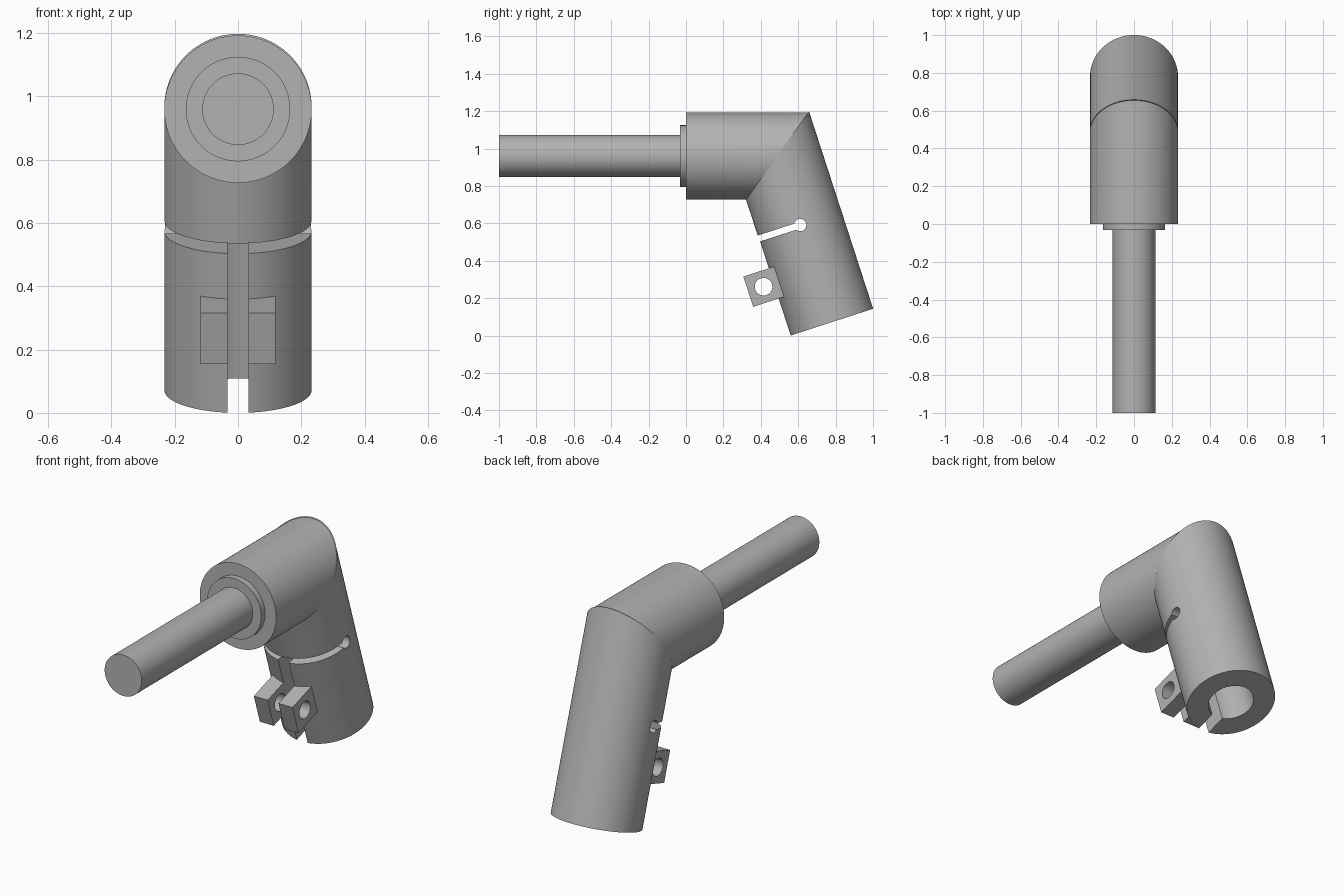
import bpy, bmesh, math
from mathutils import Matrix, Vector

cube = bpy.data.objects.get("Cube")
if cube:
    bpy.data.objects.remove(cube, do_unlink=True)

grey = bpy.data.materials.new("plain grey")
grey.use_nodes = True
COLOUR = (0.45, 0.45, 0.45, 1)
grey.diffuse_color = COLOUR
grey.node_tree.nodes["Principled BSDF"].inputs["Base Color"].default_value = COLOUR

RADIUS = 0.233
JOINT = Vector((0, 0.49, 0.96))
MITRE = Vector((0, math.cos(math.radians(36)), -math.sin(math.radians(36))))
# Frame of the tilted sleeve: origin at the centre of its open end, z along its axis
SLEEVE = Matrix.Translation((0, 0.779, 0.072)) @ Matrix.Rotation(math.radians(18), 4, 'X')
ALONG_Y = Matrix.Rotation(math.radians(-90), 4, 'X')
ALONG_X = Matrix.Rotation(math.radians(90), 4, 'Y')


def make(name, bm):
    bmesh.ops.recalc_face_normals(bm, faces=bm.faces)
    mesh = bpy.data.meshes.new(name)
    bm.to_mesh(mesh)
    bm.free()
    mesh.materials.append(grey)
    obj = bpy.data.objects.new(name, mesh)
    bpy.context.collection.objects.link(obj)
    return obj


def cylinder(name, radius, start, end, frame, sides=96, mitre=None):
    bm = bmesh.new()
    place = frame @ Matrix.Translation((0, 0, (start + end) / 2))
    bmesh.ops.create_cone(bm, cap_ends=True, segments=sides, radius1=radius,
                          radius2=radius, depth=end - start, matrix=place)
    if mitre:
        point, normal = mitre
        cut = bmesh.ops.bisect_plane(bm, geom=bm.verts[:] + bm.edges[:] + bm.faces[:],
                                     plane_co=point, plane_no=normal, clear_outer=True)
        rim = [e for e in cut["geom_cut"] if isinstance(e, bmesh.types.BMEdge)]
        bmesh.ops.edgeloop_fill(bm, edges=rim)
    return make(name, bm)


def box(name, low, high, frame):
    low, high = Vector(low), Vector(high)
    bm = bmesh.new()
    size = Matrix.Diagonal((*(high - low), 1))
    bmesh.ops.create_cube(bm, size=1, matrix=frame @ Matrix.Translation((low + high) / 2) @ size)
    return make(name, bm)


def combine(target, tool, operation):
    mod = target.modifiers.new(tool.name, 'BOOLEAN')
    mod.object, mod.operation, mod.solver = tool, operation, 'EXACT'
    bpy.context.view_layer.objects.active = target
    bpy.ops.object.modifier_apply(modifier=mod.name)
    bpy.data.objects.remove(tool, do_unlink=True)


# Horizontal shaft, collar and mitred body
axis = Matrix.Translation((0, 0, JOINT.z)) @ ALONG_Y
parts = [
    cylinder("shaft", 0.113, -1, 0.02, axis),
    cylinder("collar", 0.165, -0.033, 0.02, axis),
    cylinder("body", RADIUS, 0, 1, axis, mitre=(JOINT, MITRE)),
]

# Tilted clamp sleeve, just proud of the mitre
sleeve = cylinder("clamp_sleeve", RADIUS, 0, 1.4, SLEEVE,
                  mitre=(JOINT - MITRE * 0.004, -MITRE))
parts.append(sleeve)

# Clamp lug block, later split by the slot
combine(sleeve, box("lugs", (-0.118, -0.374, 0.208), (0.118, -0.16, 0.378), SLEEVE), 'UNION')

# Bore, lengthwise slot, cross slit with round end, bolt hole
bolt = SLEEVE @ Matrix.Translation((0, -0.288, 0.293)) @ ALONG_X
relief = SLEEVE @ Matrix.Translation((0, 0, 0.546)) @ ALONG_X
for cutter in (
    cylinder("bore", 0.12, -0.1, 0.546, SLEEVE),
    box("slot", (-0.033, -0.5, -0.1), (0.033, -0.01, 0.55), SLEEVE),
    box("slit", (-0.5, -0.5, 0.529), (0.5, 0, 0.563), SLEEVE),
    cylinder("relief_hole", 0.033, -0.5, 0.5, relief, 48),
    cylinder("bolt_hole", 0.047, -0.5, 0.5, bolt, 48),
):
    combine(sleeve, cutter, 'DIFFERENCE')

# Smooth the round walls and keep the edges sharp
bpy.ops.object.select_all(action='DESELECT')
for part in parts:
    part.select_set(True)
bpy.context.view_layer.objects.active = sleeve
bpy.ops.object.shade_smooth_by_angle(angle=math.radians(30))
